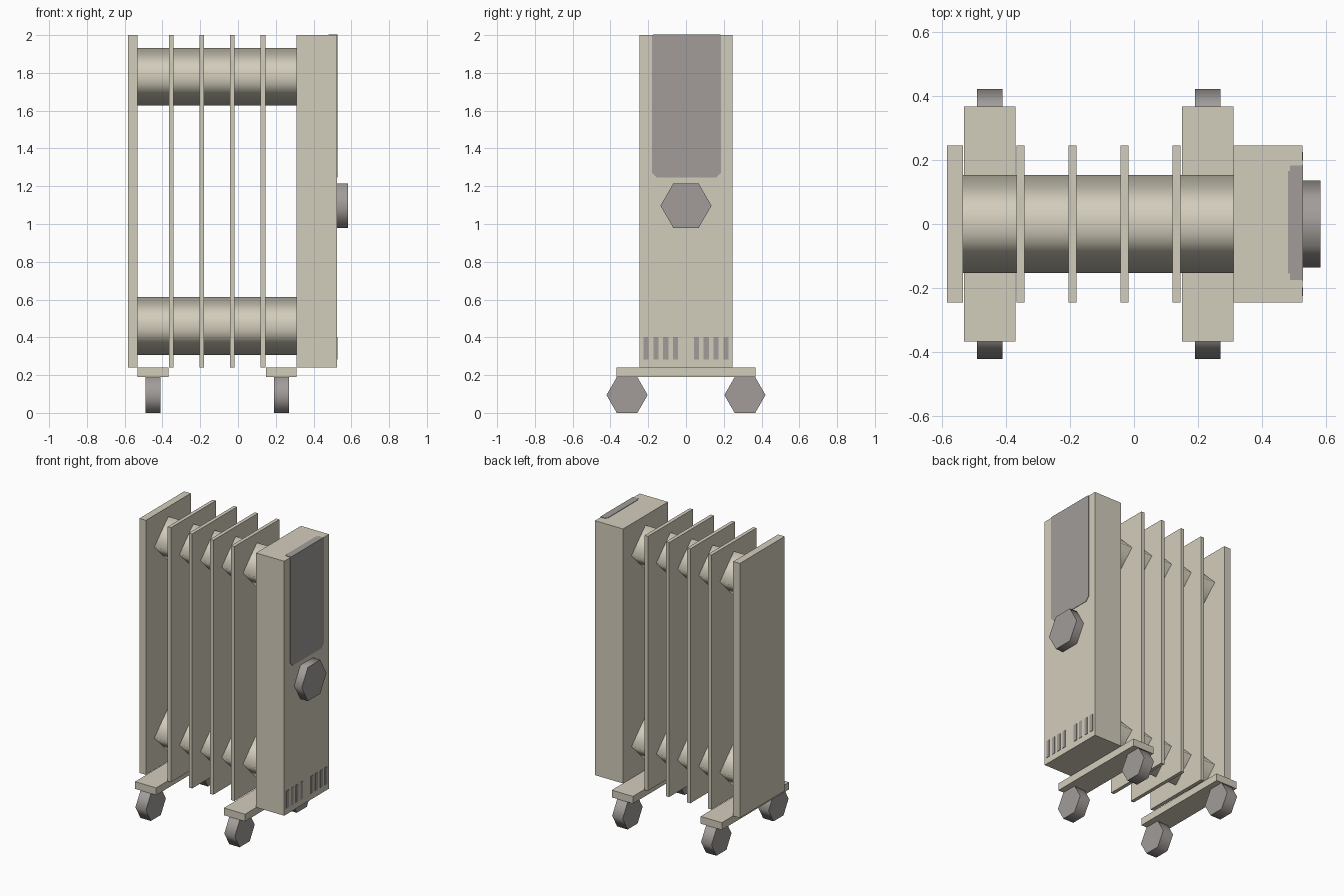
import bpy
import bmesh
from math import cos, sin, tau

cube = bpy.data.objects.get("Cube")
if cube:
    bpy.data.objects.remove(cube, do_unlink=True)


def material(name, rgb):
    mat = bpy.data.materials.new(name)
    mat.use_nodes = True
    colour = (*rgb, 1)
    mat.diffuse_color = colour
    mat.node_tree.nodes["Principled BSDF"].inputs["Base Color"].default_value = colour
    return mat


cream = material("cream_enamel", (0.65, 0.61, 0.50))
grey = material("grey_plastic", (0.36, 0.335, 0.32))


def extrude_x(name, profile, x0, x1, mat, smooth=False):
    """Extrude a (y, z) outline from x0 to x1, with flat caps."""
    bm = bmesh.new()
    ends = [[bm.verts.new((x, y, z)) for y, z in profile] for x in (x0, x1)]
    bm.faces.new(ends[0])
    bm.faces.new(ends[1])
    n = len(profile)
    for i in range(n):
        j = (i + 1) % n
        side = bm.faces.new((ends[0][i], ends[0][j], ends[1][j], ends[1][i]))
        side.smooth = smooth
    bmesh.ops.recalc_face_normals(bm, faces=bm.faces)
    mesh = bpy.data.meshes.new(name)
    bm.to_mesh(mesh)
    bm.free()
    mesh.materials.append(mat)
    obj = bpy.data.objects.new(name, mesh)
    bpy.context.collection.objects.link(obj)
    return obj


def box(name, x0, x1, y0, y1, z0, z1, mat):
    return extrude_x(name, [(y0, z0), (y1, z0), (y1, z1), (y0, z1)], x0, x1, mat)


def prism(name, sides, radius, y, z, x0, x1, mat):
    ring = [(y + radius * cos(tau * i / sides), z + radius * sin(tau * i / sides))
            for i in range(sides)]
    return extrude_x(name, ring, x0, x1, mat, smooth=True)


HALF, BASE, TOP = 0.245, 0.24, 2.0
FACE = 0.525   # outer face of the control housing
SKIN = 0.003   # thickness of painted details

# Housing, end plate and heating fins
box("control_housing", 0.31, FACE, -HALF, HALF, BASE, TOP, cream)
box("end_plate", -0.583, -0.533, -HALF, HALF, BASE, TOP, cream)
for i in range(4):
    x = -0.354 + 0.162 * i
    box(f"fin_{i + 1}", x - 0.0125, x + 0.0125, -HALF, HALF, BASE, TOP, cream)

# Oil tubes through the fins
for name, z in (("upper_tube", 1.78), ("lower_tube", 0.46)):
    prism(name, 4, 0.153, 0, z, -0.533, 0.31, cream)

# Foot bars, each with a pair of wheels
for end, x in (("outer", -0.45), ("housing", 0.23)):
    box(f"{end}_foot_bar", x - 0.081, x + 0.081, -0.367, 0.367, 0.19, BASE, cream)
    for side, y in (("front", -0.312), ("back", 0.312)):
        prism(f"{end}_{side}_wheel", 6, 0.109, y, 0.0945, x - 0.04, x + 0.04, grey)

# Thermostat knob
prism("thermostat_knob", 6, 0.135, 0, 1.097, FACE, 0.582, grey)

# Control panel with clipped lower corners, wrapping over the top edge
extrude_x("control_panel",
          [(-0.18, TOP), (-0.18, 1.27), (-0.155, 1.245),
           (0.16, 1.245), (0.185, 1.27), (0.185, TOP)],
          FACE, FACE + SKIN, grey)
box("panel_top_edge", 0.487, FACE + SKIN, -0.175, 0.182, TOP, TOP + SKIN, grey)
box("panel_top_lip", 0.48, 0.487, -0.155, 0.165, TOP, TOP + SKIN, grey)

# Air vents, two groups of four
for side in (-1, 1):
    for i in range(4):
        y = side * (0.055 + 0.052 * i)
        box(f"vent_{'front' if side < 0 else 'back'}_{i + 1}",
            FACE, FACE + SKIN, y - 0.0135, y + 0.0135, 0.283, 0.403, grey)
